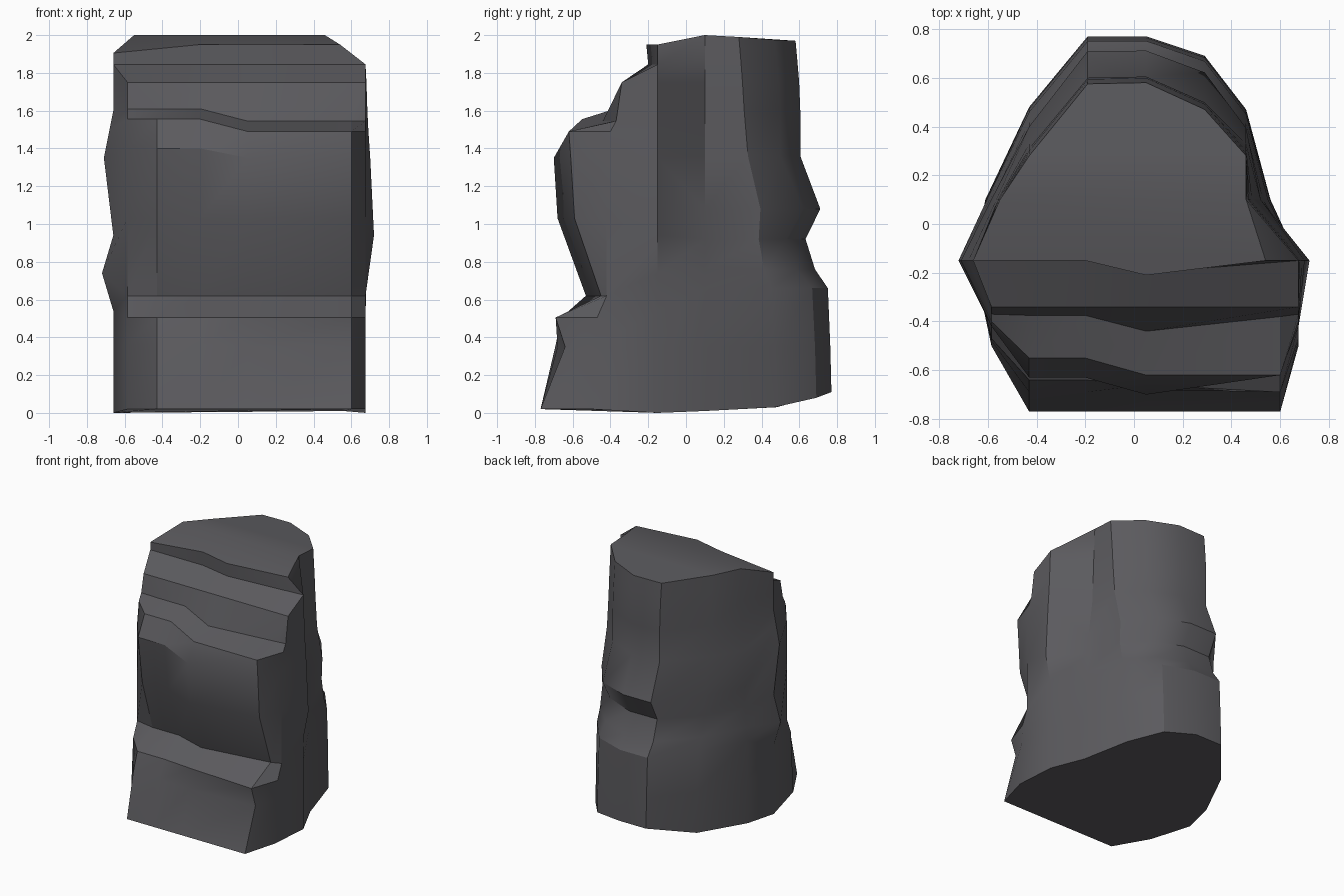
import bpy, bmesh, math

if "Cube" in bpy.data.objects:
    bpy.data.objects.remove(bpy.data.objects["Cube"])

ROWS = 11
columns = []          # vertical edges of the rock, counter-clockwise from front left

# Front columns: ledge profile as y per row, shared heights per side of the step
z_left = [.02, .36, .505, .62, 1.03, 1.40, 1.555, 1.61, 1.75, 1.845, 1.95]
z_right = [.02, .35, .505, .62, 1.03, 1.35, 1.49, 1.545, 1.75, 1.845, 1.95]
y_left = [-.77, -.69, -.64, -.45, -.58, -.63, -.55, -.375, -.34, -.15, -.15]
y_mid = [-.77, -.68, -.66, -.53, -.68, -.70, -.62, -.44, -.34, -.20, -.21]
y_right = [-.77, -.64, -.69, -.45, -.59, -.61, -.62, -.38, -.34, -.15, -.15]


def front(x, ys, zs, ends=()):
    xs = [x] * (ROWS - len(ends)) + list(ends)
    columns.append(list(zip(xs, ys, zs)))


front(-.43, y_left, z_left, (-.585, -.66, -.66))
columns[0][10] = (-.66, -.15, 1.905)
front(-.20, y_left, z_left)
front(.05, y_mid, z_right)
front(.60, y_right, z_right, (.675, .675, .54))

# Right shoulder: two columns that merge into the front corner near the top
shoulder_y = [-.50, -.48, -.47, -.42, -.42, -.42, -.40, -.37, -.34, -.15, -.15]
front(.675, shoulder_y, z_right, (.675, .675, .54))
side_z = [0, .35, .54, .74, .94, 1.35, 1.50, 1.60, 1.75, 1.845, 1.95]
right_x = [.675, .675, .675, .68, .72, .70, .69, .685, .68, .675, .54]
columns.append([(x, -.15, z) for x, z in zip(right_x, side_z)])

# Back columns: blend from base point to top point with a bulging or plain taper
back_z = [0, .35, .66, .76, .92, 1.08, 1.36, 1.60, 1.75, 1.87, 2]
bulge = [0, .03, .10, .46, .72, .31, .87, .87, .90, .95, 1]
plain = [0, .03, .10, .30, .45, .40, .75, .85, .90, .95, 1]


def back(base, top, taper):
    col = []
    for r, t in enumerate(taper):
        z = base[2] if r == 0 else top[2] if r == ROWS - 1 else back_z[r]
        col.append((base[0] + (top[0] - base[0]) * t, base[1] + (top[1] - base[1]) * t, z))
    columns.append(col)


back((.56, .10, .01), (.46, .10, 2.0), plain)
back((.46, .47, .03), (.46, .28, 1.99), plain)
back((.29, .69, .08), (.29, .47, 1.975), bulge)
back((.05, .77, .11), (.05, .58, 1.97), bulge)
back((-.19, .77, .11), (-.19, .575, 1.97), bulge)
back((-.43, .48, .03), (-.43, .28, 1.985), plain)
back((-.61, .10, .01), (-.55, .10, 2.0), plain)

# Left shoulder
left_x = [-.66, -.66, -.66, -.72, -.66, -.71, -.68, -.66, -.66, -.66, -.66]
columns.append([(x, -.15, z) for x, z in zip(left_x, side_z[:10] + [1.905])])
front(-.585, shoulder_y, z_left, (-.585, -.66, -.66))
columns[-1][10] = (-.66, -.15, 1.905)

# Skin the columns; coincident points share one vertex
bm = bmesh.new()
cache = {}


def vert(p):
    key = tuple(round(c, 3) for c in p)
    if key not in cache:
        cache[key] = bm.verts.new(key)
    return cache[key]


def face(points):
    vs = list(dict.fromkeys(vert(p) for p in points))
    if len(vs) > 2 and bm.faces.get(vs) is None:
        bm.faces.new(vs)


n = len(columns)
for i in range(n):
    a, b = columns[i], columns[(i + 1) % n]
    for r in range(ROWS - 1):
        face([a[r], b[r], b[r + 1], a[r + 1]])

# Top in two slopes meeting at a crest, and the underside
top = [c[-1] for c in columns]
face(top[0:7] + top[12:])
face(top[6:13])
face([c[0] for c in reversed(columns)])
bmesh.ops.recalc_face_normals(bm, faces=bm.faces[:])

mesh = bpy.data.meshes.new("rock_pillar")
bm.to_mesh(mesh)
bm.free()
rock = bpy.data.objects.new("rock_pillar", mesh)
bpy.context.collection.objects.link(rock)

stone = bpy.data.materials.new("dark_stone")
stone.diffuse_color = (.105, .103, .112, 1)
stone.use_nodes = True
stone.node_tree.nodes["Principled BSDF"].inputs["Base Color"].default_value = stone.diffuse_color
mesh.materials.append(stone)

bpy.context.view_layer.objects.active = rock
rock.select_set(True)
bpy.ops.object.shade_smooth_by_angle(angle=math.radians(30))
